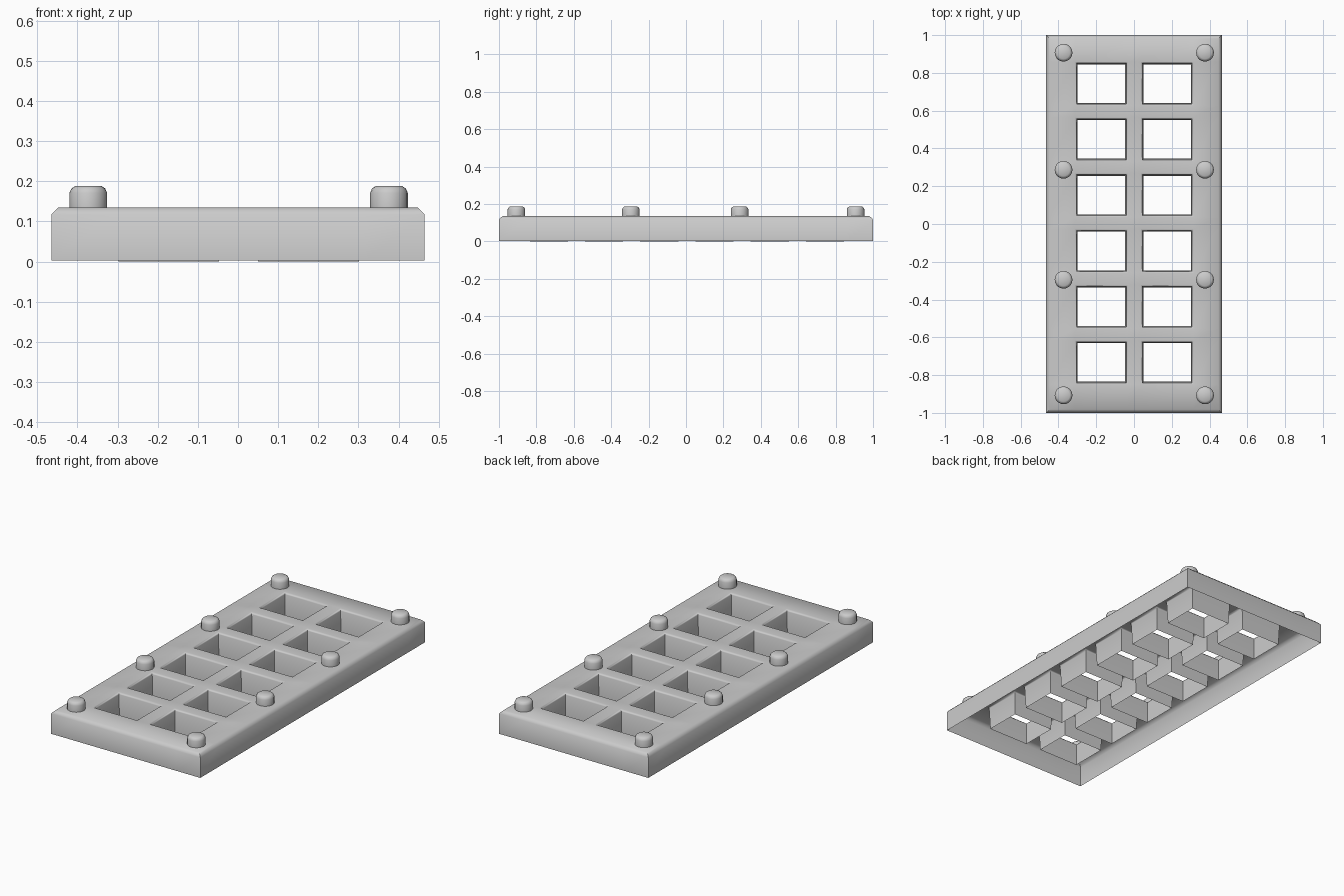
import bpy, bmesh, math

if "Cube" in bpy.data.objects:
    bpy.data.objects.remove(bpy.data.objects["Cube"])

TOP = 0.135
HX = [(-0.312, -0.033), (0.036, 0.315)]
HY = [(c - 0.116, c + 0.116) for c in (-0.733, -0.438, -0.143, 0.153, 0.448, 0.743)]


def finish(bm, name, angle):
    bmesh.ops.remove_doubles(bm, verts=bm.verts, dist=1e-5)
    me = bpy.data.meshes.new(name)
    bm.to_mesh(me)
    bm.free()
    ob = bpy.data.objects.new(name, me)
    bpy.context.collection.objects.link(ob)
    bpy.ops.object.select_all(action='DESELECT')
    ob.select_set(True)
    bpy.context.view_layer.objects.active = ob
    bpy.ops.object.shade_smooth_by_angle(angle=math.radians(angle))
    return ob


def bridge(bm, rings):
    loops = [[bm.verts.new(p) for p in r] for r in rings]
    for a, b in zip(loops, loops[1:]):
        n = len(a)
        for i in range(n):
            bm.faces.new((a[i], a[(i + 1) % n], b[(i + 1) % n], b[i]))
    return loops


def rect(xs, ys, inset, z):
    x0, x1, y0, y1 = xs[0] + inset, xs[1] - inset, ys[0] + inset, ys[1] - inset
    return [(x0, y0, z), (x1, y0, z), (x1, y1, z), (x0, y1, z)]


# top plate as a lattice with open cells
bm = bmesh.new()
gx = [-0.447] + [v for h in HX for v in h] + [0.447]
gy = [-0.982] + [v for h in HY for v in h] + [0.982]
for i in range(len(gx) - 1):
    for j in range(len(gy) - 1):
        if i % 2 and j % 2:
            continue
        bm.faces.new([bm.verts.new(p) for p in rect(gx[i:i + 2], gy[j:j + 2], 0, TOP)])

# square sleeves with bevelled mouths, open below
for xs in HX:
    for ys in HY:
        bridge(bm, [rect(xs, ys, d, z) for d, z in
                    ((0, TOP), (0.006, 0.132), (0.009, 0.125), (0.014, 0.0))])
bmesh.ops.remove_doubles(bm, verts=bm.verts, dist=1e-5)


# thin outer skirt with softened upper edge, split to match the lattice
def outline(out, z):
    xs = [-0.447 - out] + gx[1:-1] + [0.447 + out]
    ys = [-0.982 - out] + gy[1:-1] + [0.982 + out]
    return ([(x, ys[0], z) for x in xs[:-1]] + [(xs[-1], y, z) for y in ys[:-1]]
            + [(x, ys[-1], z) for x in xs[:0:-1]] + [(xs[0], y, z) for y in ys[:0:-1]])


bridge(bm, [outline(o, z) for o, z in
            ((0.018, 0.003), (0.018, 0.117), (0.009, 0.127), (0, TOP))])
bmesh.ops.remove_doubles(bm, verts=bm.verts, dist=1e-5)
bmesh.ops.recalc_face_normals(bm, faces=bm.faces)
finish(bm, "lattice_plate", 50)

# round pegs along both long edges
for px in (-0.373, 0.376):
    for py in (-0.907, -0.295, 0.287, 0.907):
        bm = bmesh.new()
        rings = [[(px + r * math.cos(k * math.tau / 20), py + r * math.sin(k * math.tau / 20), z)
                  for k in range(20)]
                 for r, z in ((0.047, 0.134), (0.047, 0.171), (0.042, 0.182), (0.033, 0.188))]
        loops = bridge(bm, rings)
        bm.faces.new(loops[-1])
        finish(bm, "peg", 50)
